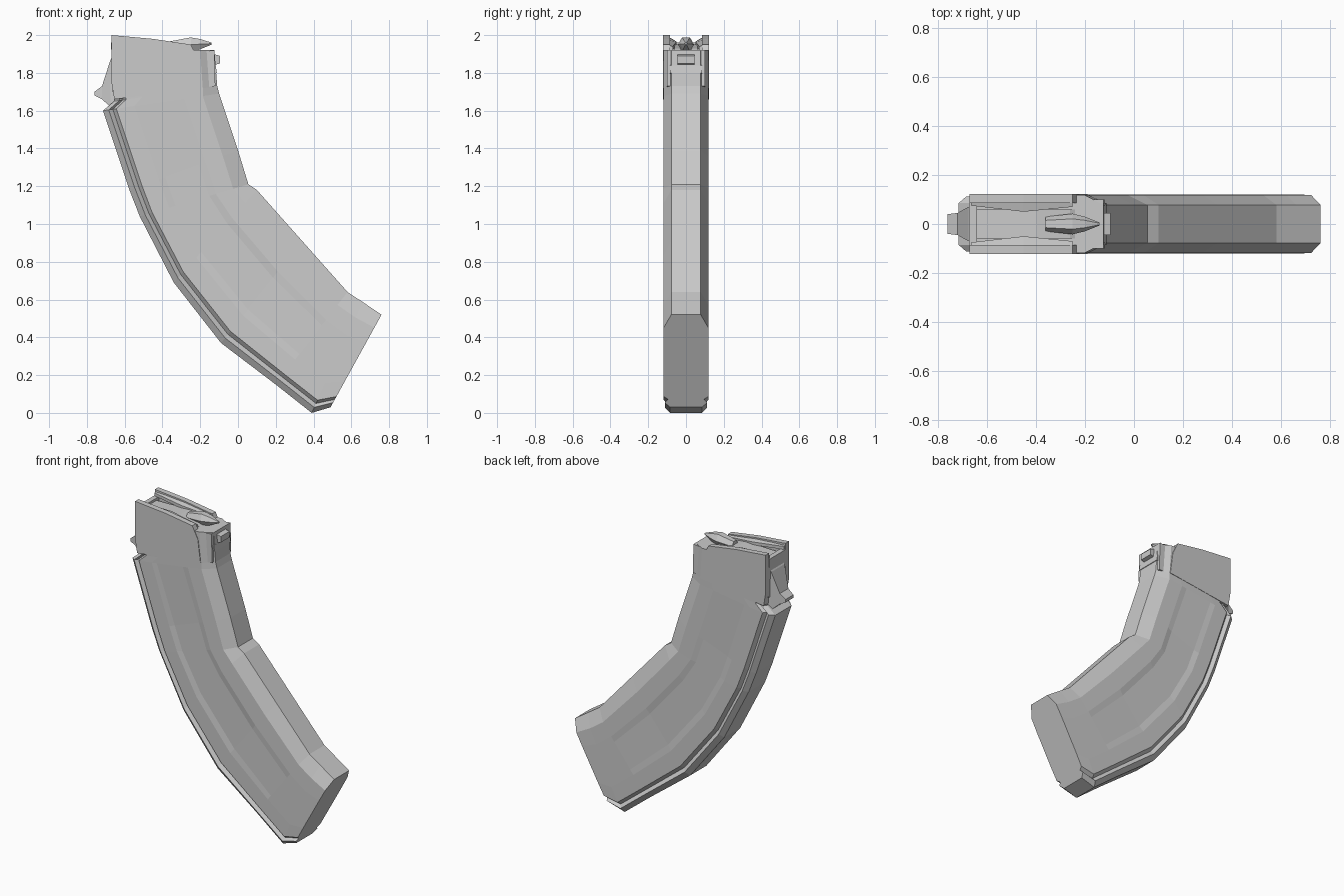
import bpy, bmesh
from mathutils import Vector

if "Cube" in bpy.data.objects:
    bpy.data.objects.remove(bpy.data.objects["Cube"])


def finish(name, bm):
    bmesh.ops.recalc_face_normals(bm, faces=bm.faces)
    mesh = bpy.data.meshes.new(name)
    bm.to_mesh(mesh)
    bm.free()
    ob = bpy.data.objects.new(name, mesh)
    bpy.context.collection.objects.link(ob)
    return ob


def loft(name, rings):
    """Skin a list of closed rings and cap both ends."""
    bm = bmesh.new()
    vs = [[bm.verts.new(p) for p in r] for r in rings]
    n = len(vs[0])
    for a, b in zip(vs, vs[1:]):
        for i in range(n):
            j = (i + 1) % n
            bm.faces.new((a[i], a[j], b[j], b[i]))
    bm.faces.new(vs[0])
    bm.faces.new(vs[-1])
    return finish(name, bm)


def prism(name, outline, y0, y1):
    """Side outline (x, z) extruded from y0 to y1."""
    return loft(name, [[(x, y, z) for x, z in outline] for y in (y0, y1)])


# Curved body: rear and front edge of each station, bent from top to base
stations = [
    ((-0.665, 1.92), (-0.125, 1.92), 0),
    ((-0.655, 1.65), (-0.11, 1.73), 0),
    ((-0.715, 1.60), (-0.10, 1.69), 0),
    ((-0.575, 1.18), (0.0, 1.39), 1),
    ((-0.52, 1.04), (0.055, 1.21), 1),
    ((-0.34, 0.69), (0.10, 1.18), 1),
    ((-0.09, 0.37), (0.34, 0.91), 1),
    ((0.20, 0.15), (0.58, 0.64), 0),
    ((0.39, 0.0), (0.66, 0.587), 0),
    ((0.49, 0.03), (0.76, 0.52), 0),
]
# Half section: (share of depth, half width, panel recess flag)
section = [(0, .085, 0), (.05, .112, 0), (.085, .095, 0), (.115, .118, 0),
           (.27, .12, 0), (.33, .12, 1), (.64, .12, 1), (.70, .12, 0),
           (.86, .118, 0), (1, .078, 0)]


def ring(o, i, recess):
    o, i = Vector((o[0], 0, o[1])), Vector((i[0], 0, i[1]))
    half = [(o.lerp(i, s), w - .007 * r * recess) for s, w, r in section]
    return ([p + Vector((0, w, 0)) for p, w in half]
            + [p - Vector((0, w, 0)) for p, w in reversed(half)])


loft("curved_body", [ring(*s) for s in stations])

# Upper side plates with feed lips folding inward
lip = [(-.67, 2.0), (-.45, 1.98), (-.25, 1.95), (-.21, 1.87), (-.19, 1.72),
       (-.655, 1.66), (-.67, 1.75)]
for side, label in ((-1, "right"), (1, "left")):
    prism("upper_plate_" + label, lip, side * .085, side * .122)
    rings = []
    for x, z, inner in ((-.665, 1.992, .075), (-.45, 1.975, .05), (-.25, 1.95, .07)):
        rings.append([(x, side * .105, z), (x, side * inner, z - .01),
                      (x, side * inner, z - .03), (x, side * .105, z - .04)])
    loft("feed_lip_" + label, rings)
    # Front corner guards beside the nose
    prism("front_guard_" + label,
          [(-.21, 1.91), (-.125, 1.92), (-.12, 1.73), (-.2, 1.72)],
          side * .07, side * .1)

# Rear wall under the lips
prism("rear_wall", [(-.672, 1.96), (-.64, 1.96), (-.64, 1.7), (-.665, 1.7)], -.085, .085)

# Sloping follower inside the mouth
prism("follower", [(-.64, 1.90), (-.64, 1.945), (-.4, 1.95), (-.26, 1.93), (-.2, 1.90)],
      -.06, .06)

# Faceted pointed piece at the front of the mouth
loft("pointed_tip", [
    [(x, r * a, z + r * b) for a, b in
     ((1, 0), (.5, .9), (-.5, .9), (-1, 0), (-.5, -.9), (.5, -.9))]
    for x, z, r in ((-.36, 1.94, .03), (-.25, 1.95, .042), (-.2, 1.952, .03),
                    (-.14, 1.955, .006))])

# Rear catch: wide root narrowing to a blunt tip
loft("rear_catch", [
    [(x, -w, z0), (x, w, z0), (x, w, z1), (x, -w, z1)]
    for x, w, z0, z1 in ((-.65, .075, 1.62, 1.91), (-.675, .07, 1.62, 1.87),
                         (-.72, .045, 1.66, 1.73), (-.76, .04, 1.68, 1.70))])

# Front lug and the step below it
prism("front_lug", [(-.13, 1.90), (-.095, 1.89), (-.095, 1.85), (-.13, 1.84)], -.045, .045)
prism("front_step", [(-.14, 1.85), (-.118, 1.84), (-.112, 1.80), (-.13, 1.79)], -.085, .085)
